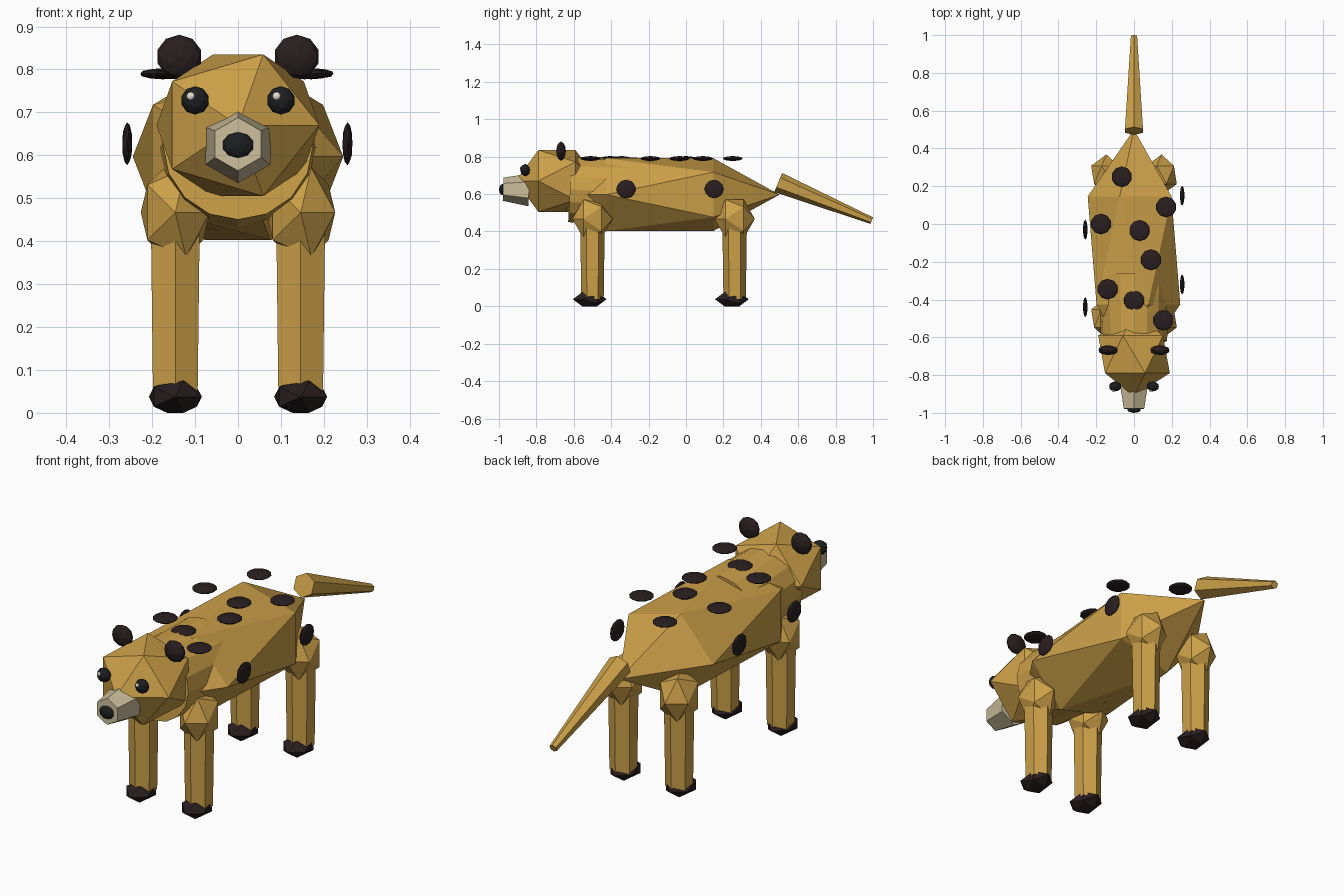
import bpy, math
from mathutils import Vector

if "Cube" in bpy.data.objects:
    bpy.data.objects.remove(bpy.data.objects["Cube"])


def material(name, rgb):
    m = bpy.data.materials.new(name)
    m.diffuse_color = (*rgb, 1)
    m.use_nodes = True
    m.node_tree.nodes["Principled BSDF"].inputs["Base Color"].default_value = m.diffuse_color
    return m


TAN = material("tan fur", (0.60, 0.35, 0.065))
DARK = material("dark brown", (0.022, 0.013, 0.014))
CREAM = material("cream", (0.60, 0.51, 0.33))
BLACK = material("black", (0.012, 0.013, 0.014))
WHITE = material("white", (0.8, 0.75, 0.65))


def finish(name, mat):
    ob = bpy.context.object
    ob.name = name
    ob.data.materials.append(mat)
    return ob


def ball(name, loc, size, mat, sub=1, pole_forward=True):
    """Faceted ball; size is given along world x, y, z."""
    rot = (math.pi / 2, 0, 0) if pole_forward else (0, 0, 0)
    bpy.ops.mesh.primitive_ico_sphere_add(subdivisions=sub, radius=1, location=loc, rotation=rot)
    ob = finish(name, mat)
    x, y, z = size
    ob.scale = (x, z, y) if pole_forward else size
    return ob


def taper(name, start, end, r1, r2, mat, sides=6):
    """Tapered prism between two points."""
    a, b = Vector(start), Vector(end)
    d = b - a
    bpy.ops.mesh.primitive_cone_add(vertices=sides, radius1=r1, radius2=r2,
                                    depth=d.length, location=(a + b) / 2)
    ob = finish(name, mat)
    # tilt about x only, since every limb lies in a y-z plane
    ob.rotation_euler = (math.atan2(-d.y, d.z), 0, 0)
    return ob


# Torso, neck and head
ball("body", (0, -0.14, 0.597), (0.274, 0.64, 0.229), TAN)
taper("neck", (0, -0.27, 0.605), (0, -0.62, 0.625), 0.19, 0.175, TAN, 16)
ball("head", (0, -0.69, 0.67), (0.212, 0.222, 0.194), TAN)

# Face
taper("snout", (0, -0.84, 0.622), (0, -0.978, 0.626), 0.087, 0.062, CREAM)
ball("nose", (0, -0.982, 0.624), (0.037, 0.018, 0.03), BLACK, 2)
for side, label in ((-1, "left"), (1, "right")):
    ball(label + "_eye", (side * 0.1, -0.86, 0.728), (0.033, 0.026, 0.033), BLACK, 2)
    ball(label + "_eye_glint", (side * 0.1 - 0.01, -0.881, 0.738), (0.01, 0.007, 0.01), WHITE, 2)
    ball(label + "_ear", (side * 0.137, -0.668, 0.83), (0.053, 0.026, 0.051), DARK, 2)

# Legs with hips and paws
for y, end in ((-0.5, "front"), (0.26, "hind")):
    for side, label in ((-1, "left"), (1, "right")):
        n = end + "_" + label
        x = side * 0.146
        taper(n + "_leg", (x, y, 0.04), (x, y, 0.47), 0.06, 0.066, TAN)
        ball(n + "_hip", (x, y, 0.467), (0.09, 0.108, 0.122), TAN)
        ball(n + "_paw", (x, y - 0.015, 0.0375), (0.069, 0.09, 0.044), DARK)

# Tail
taper("tail", (0, 0.493, 0.662), (0, 0.993, 0.458), 0.055, 0.019, TAN)

# Spots along the back
back_spots = [(-0.065, 0.25), (0.17, 0.09), (-0.175, 0), (0.03, -0.035),
              (0.09, -0.19), (-0.14, -0.345), (0, -0.405), (0.155, -0.51)]
for i, (x, y) in enumerate(back_spots):
    ball(f"back_spot_{i}", (x, y, 0.79), (0.055, 0.055, 0.013), DARK, 2, False)

# Spots on the flanks
for i, (x, y) in enumerate([(0.255, 0.15), (0.255, -0.32), (-0.258, -0.03), (-0.258, -0.44)]):
    ball(f"flank_spot_{i}", (x, y, 0.627), (0.012, 0.053, 0.05), DARK, 2, False)
